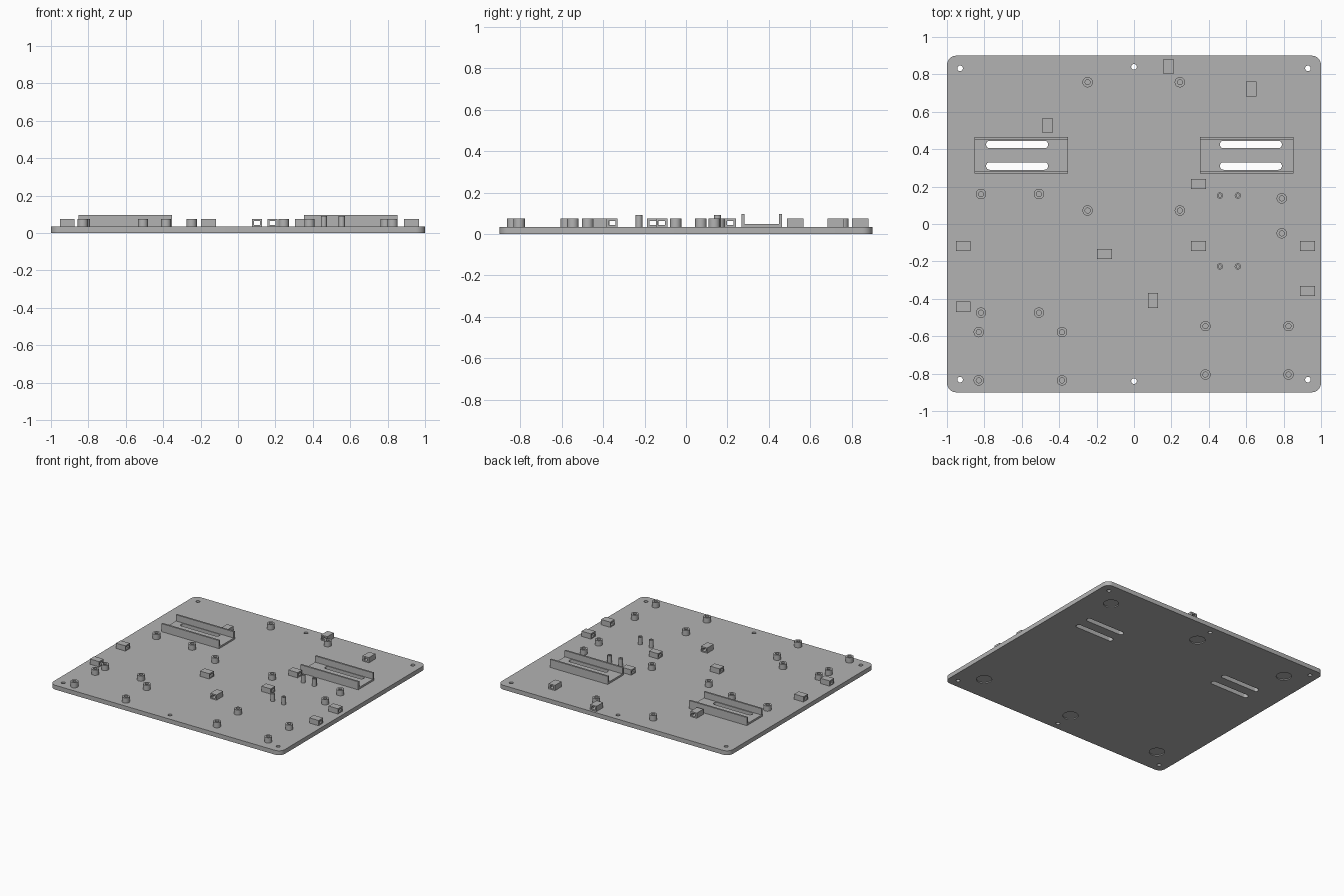
import bpy, bmesh, math
from mathutils import Vector

if "Cube" in bpy.data.objects:
    bpy.data.objects.remove(bpy.data.objects["Cube"])

TOP = 0.034          # top of the base plate
SEG = 32

grey = bpy.data.materials.new("plain grey")
grey.diffuse_color = (0.45, 0.45, 0.45, 1)
grey.use_nodes = True
grey.node_tree.nodes["Principled BSDF"].inputs["Base Color"].default_value = grey.diffuse_color


def make_object(name, bm, smooth=False):
    bmesh.ops.recalc_face_normals(bm, faces=bm.faces)
    me = bpy.data.meshes.new(name)
    bm.to_mesh(me)
    bm.free()
    me.materials.append(grey)
    ob = bpy.data.objects.new(name, me)
    bpy.context.collection.objects.link(ob)
    if smooth:
        shade(ob)
    return ob


def shade(ob):
    bpy.ops.object.select_all(action='DESELECT')
    ob.select_set(True)
    bpy.context.view_layer.objects.active = ob
    bpy.ops.object.shade_smooth_by_angle(angle=math.radians(30))


def prism(bm, outline, z0, z1):
    """Extrude a flat outline from z0 to z1."""
    face = bm.faces.new([bm.verts.new((x, y, z0)) for x, y in outline])
    res = bmesh.ops.extrude_face_region(bm, geom=[face])
    verts = [v for v in res["geom"] if isinstance(v, bmesh.types.BMVert)]
    bmesh.ops.translate(bm, verts=verts, vec=(0, 0, z1 - z0))


def rounded_rect(cx, cy, hx, hy, r, n=8):
    pts = []
    for k, (sx, sy) in enumerate([(1, 1), (-1, 1), (-1, -1), (1, -1)]):
        for i in range(n + 1):
            a = math.pi / 2 * (k + i / n)
            p = (cx + sx * (hx - r) + r * math.cos(a), cy + sy * (hy - r) + r * math.sin(a))
            if not pts or (Vector(p) - Vector(pts[-1])).length > 1e-5:
                pts.append(p)
    if (Vector(pts[0]) - Vector(pts[-1])).length < 1e-5:
        pts.pop()
    return pts


def circle(cx, cy, r):
    return [(cx + r * math.cos(2 * math.pi * i / SEG), cy + r * math.sin(2 * math.pi * i / SEG))
            for i in range(SEG)]


def slots(bm):
    for s in (-1, 1):
        for y in (0.31, 0.425):
            prism(bm, rounded_rect(s * 0.625, y, 0.166, 0.02, 0.0195), -0.1, 0.2)


def cut(ob, bm):
    cutter = make_object("cutter", bm)
    cutter.hide_render = True
    mod = ob.modifiers.new("cut", 'BOOLEAN')
    mod.object, mod.operation, mod.solver = cutter, 'DIFFERENCE', 'EXACT'
    bpy.context.view_layer.objects.active = ob
    bpy.ops.object.modifier_apply(modifier=mod.name)
    bpy.data.objects.remove(cutter)
    shade(ob)


# Base plate with screw holes, strap slots and shallow foot recesses underneath
bm = bmesh.new()
prism(bm, rounded_rect(0, 0, 1.0, 0.9, 0.05), 0, TOP)
plate = make_object("base_plate", bm)
bm = bmesh.new()
slots(bm)
for sy in (-1, 1):
    for x, y in ((-0.93, 0.832), (0, 0.84), (0.93, 0.832)):
        prism(bm, circle(x, sy * y, 0.015), -0.1, 0.2)
    for x in (-0.8, 0, 0.8):
        prism(bm, circle(x, sy * 0.7, 0.055), -0.1, 0.008)
cut(plate, bm)

# U-shaped battery trays, mirrored left and right
Y0, Y1, WALL, FLOOR, RIM = 0.269, 0.464, 0.014, 0.048, 0.097
section = [(Y0, TOP), (Y1, TOP), (Y1, RIM), (Y1 - WALL, RIM), (Y1 - WALL, FLOOR),
           (Y0 + WALL, FLOOR), (Y0 + WALL, RIM), (Y0, RIM)]
for s, side in ((-1, "left"), (1, "right")):
    bm = bmesh.new()
    face = bm.faces.new([bm.verts.new((s * 0.352, y, z)) for y, z in section])
    res = bmesh.ops.extrude_face_region(bm, geom=[face])
    bmesh.ops.translate(bm, vec=(s * 0.5, 0, 0),
                        verts=[v for v in res["geom"] if isinstance(v, bmesh.types.BMVert)])
    tray = make_object("tray_" + side, bm)
    bm = bmesh.new()
    slots(bm)
    cut(tray, bm)


def standoff(name, x, y, r, hole, top):
    """Hollow round post."""
    bm = bmesh.new()
    rings = [[bm.verts.new((px, py, z)) for px, py in circle(x, y, rad)]
             for rad, z in ((r, TOP), (r, top), (hole, top), (hole, TOP))]
    for a, b in zip(rings, rings[1:] + rings[:1]):
        for i in range(SEG):
            j = (i + 1) % SEG
            bm.faces.new((a[i], a[j], b[j], b[i]))
    make_object(name, bm, True)


# Board standoffs, in rectangular groups
groups = [((-0.248, 0.245), (0.758, 0.072)), ((-0.818, -0.508), (0.16, -0.474)),
          ((-0.83, -0.385), (-0.578, -0.836)), ((0.382, 0.826), (-0.546, -0.805)),
          ((0.79,), (0.137, -0.05))]
for xs, ys in groups:
    for x in xs:
        for y in ys:
            standoff("standoff", x, y, 0.0275, 0.0135, 0.075)
for x in (0.459, 0.555):
    for y in (0.152, -0.227):
        standoff("thin_standoff", x, y, 0.0165, 0.008, 0.092)


def cable_loop(x, y, along_y):
    """Small block with a rectangular tunnel along its length."""
    bm = bmesh.new()
    ends = []
    for l in (-0.04, 0.04):
        loops = []
        for w, z0, z1 in ((0.0275, TOP, 0.075), (0.0165, 0.043, 0.064)):
            prof = [(-w, z0), (w, z0), (w, z1), (-w, z1)]
            loops.append([bm.verts.new((x + p, y + l, z) if along_y else (x + l, y + p, z))
                          for p, z in prof])
        ends.append(loops)
    (ao, ai), (bo, bi) = ends
    for i in range(4):
        j = (i + 1) % 4
        for p, q in ((ao, ai), (bo, bi), (ao, bo), (ai, bi)):
            bm.faces.new((p[i], p[j], q[j], q[i]))
    make_object("cable_loop", bm)


# Cable tie loops
for x, y in ((-0.913, -0.118), (-0.913, -0.442), (-0.157, -0.16), (0.345, 0.214),
             (0.345, -0.118), (0.927, -0.118), (0.927, -0.358)):
    cable_loop(x, y, False)
for x, y in ((0.184, 0.842), (0.627, 0.723), (-0.463, 0.527), (0.102, -0.409)):
    cable_loop(x, y, True)
